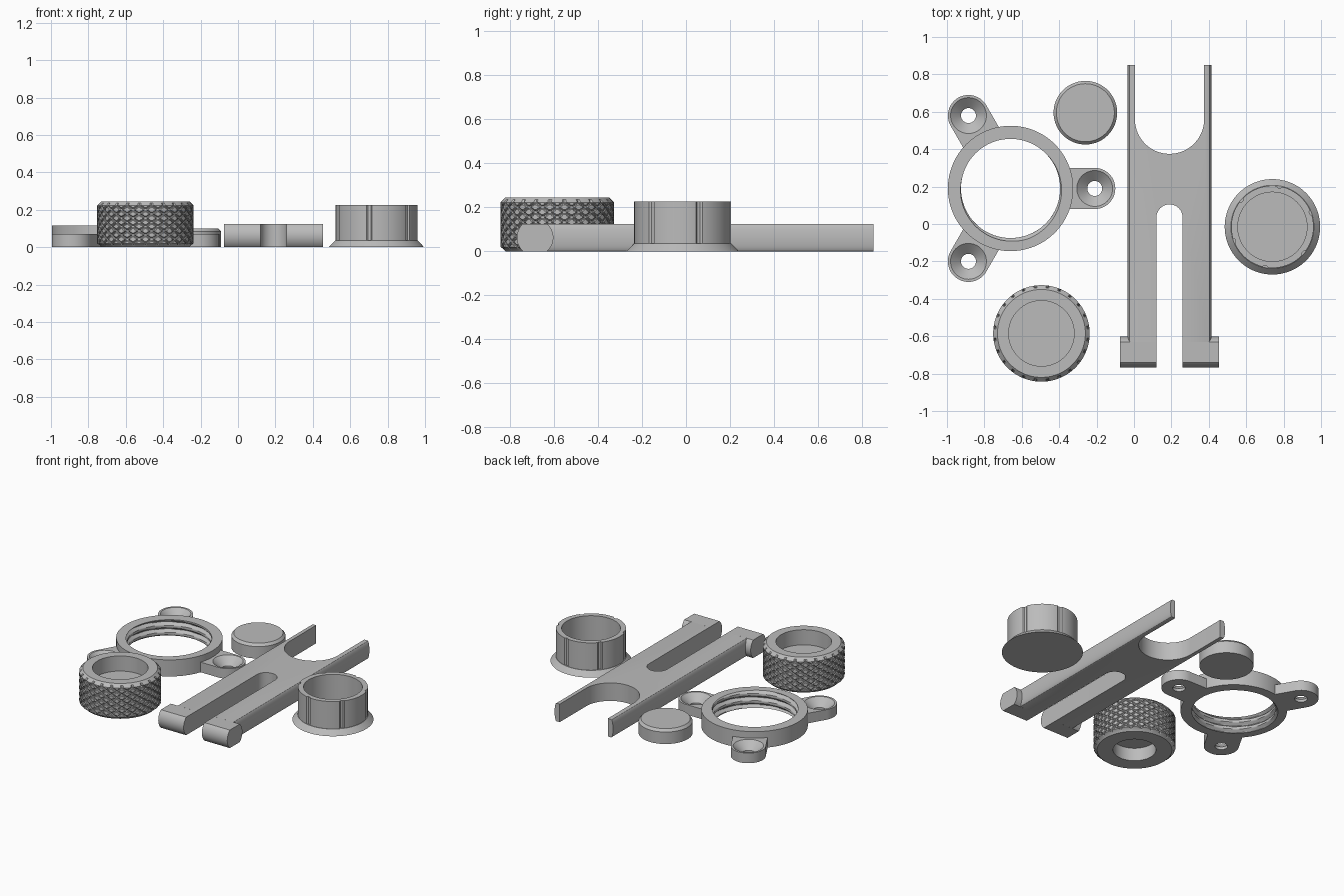
import bpy
import bmesh
from math import pi, tau, cos, sin, radians

if "Cube" in bpy.data.objects:
    bpy.data.objects.remove(bpy.data.objects["Cube"])

grey = bpy.data.materials.new("plain_grey")
grey.use_nodes = True
grey.diffuse_color = (0.5, 0.5, 0.5, 1)
grey.node_tree.nodes["Principled BSDF"].inputs["Base Color"].default_value = (0.5, 0.5, 0.5, 1)


def finish(name, bm):
    """Clean the mesh and make an object of it."""
    bmesh.ops.remove_doubles(bm, verts=bm.verts, dist=1e-5)
    bmesh.ops.recalc_face_normals(bm, faces=bm.faces)
    mesh = bpy.data.meshes.new(name)
    bm.to_mesh(mesh)
    bm.free()
    mesh.materials.append(grey)
    obj = bpy.data.objects.new(name, mesh)
    bpy.context.collection.objects.link(obj)
    return obj


def lathe(name, center, profile, n=96, radius=None):
    """Revolve a closed (r, z) profile; radius(r, z, angle) may sculpt it."""
    bm = bmesh.new()
    rows = []
    for r, z in profile:
        row = []
        for i in range(n):
            a = tau * i / n
            rr = radius(r, z, a) if radius else r
            row.append(bm.verts.new((center[0] + rr * cos(a), center[1] + rr * sin(a), z)))
        rows.append(row)
    for k, low in enumerate(rows):
        k2 = (k + 1) % len(rows)
        high = rows[k2]
        if profile[k][0] == 0 and profile[k2][0] == 0:
            continue
        for i in range(n):
            j = (i + 1) % n
            bm.faces.new((low[i], low[j], high[j], high[i]))
    return finish(name, bm)


def prism(name, points, start, end, place):
    """Extrude a 2D outline; place(a, b, t) turns it into x, y, z."""
    bm = bmesh.new()
    ends = [[bm.verts.new(place(a, b, t)) for a, b in points] for t in (start, end)]
    bm.faces.new(ends[0])
    bm.faces.new(ends[1])
    for i in range(len(points)):
        j = (i + 1) % len(points)
        bm.faces.new((ends[0][i], ends[0][j], ends[1][j], ends[1][i]))
    return finish(name, bm)


def arc(cx, cy, r, a0, a1, n=32):
    angles = [radians(a0 + (a1 - a0) * i / n) for i in range(n + 1)]
    return [(cx + r * cos(a), cy + r * sin(a)) for a in angles]


def cut(obj, cutter):
    """Subtract the cutter, bake the result and drop the cutter."""
    mod = obj.modifiers.new("cut", "BOOLEAN")
    mod.operation, mod.solver, mod.object = "DIFFERENCE", "EXACT", cutter
    bpy.context.view_layer.update()
    baked = bpy.data.meshes.new_from_object(obj.evaluated_get(bpy.context.evaluated_depsgraph_get()))
    obj.modifiers.clear()
    obj.data = baked
    bpy.data.objects.remove(cutter)


def wave(t):
    """Distance to the nearest whole number."""
    return abs(t - round(t))


def flat(a, b, t):
    return (a, b, t)


parts = []

# Threaded ring
RING = (-0.66, 0.19)
RING_TOP = 0.115
STEPS = 32


def thread(r, z, a):
    if r > 0.3:
        return r
    return 0.265 + 0.02 * min(1, max(0, 3 * wave(z / 0.05 - a / tau) - 0.5))


ring_profile = [(0.335, 0), (0.335, RING_TOP)]
ring_profile += [(0.265, RING_TOP * (1 - i / STEPS)) for i in range(STEPS + 1)]
parts.append(lathe("threaded_ring", RING, ring_profile, 96, thread))

# Screw ears with countersunk holes
for k in range(3):
    c, s = cos(k * tau / 3), sin(k * tau / 3)

    def turned(a, b, t):
        return (RING[0] + a * c - b * s, RING[1] + a * s + b * c, t)

    outline = [(0.3, -0.11)] + arc(0.45, 0, 0.11, -90, 90) + [(0.3, 0.11)]
    ear = prism("screw_ear", outline, 0, 0.07, turned)
    hole = [(0, -0.02), (0.04, -0.02), (0.04, 0.02), (0.097, 0.071), (0.097, 0.09), (0, 0.09)]
    cut(ear, lathe("hole_cutter", turned(0.45, 0, 0), hole, 48))
    parts.append(ear)

# Knurled knob with a recess on both ends
KNOB_R, PITCH, STARTS, FINE = 0.258, 0.045, 24, 8


def knurl(r, z, a):
    if r != KNOB_R:
        return r
    u, v = STARTS * a / tau, (z - 0.02) / PITCH
    near = min(wave(u + v), wave(u - v))
    return r - 0.013 * max(0, 1 - near * FINE)


rows = round(0.205 / PITCH * FINE)
knob_profile = [(0, 0.09), (0.135, 0.09), (0.135, 0), (0.235, 0), (0.245, 0.012)]
knob_profile += [(KNOB_R, 0.02 + PITCH * i / FINE) for i in range(rows + 1)]
knob_profile += [(0.245, 0.235), (0.235, 0.245), (0.175, 0.245), (0.175, 0.14), (0, 0.14)]
parts.append(lathe("knurled_knob", (-0.495, -0.585), knob_profile, STARTS * FINE, knurl))

# Small chamfered disc
parts.append(lathe("small_disc", (-0.26, 0.595),
                   [(0, 0), (0.17, 0), (0.17, 0.083), (0.155, 0.1), (0, 0.1)]))

# Flanged cup with vertical grooves
CUP_R = 0.22


def grooves(r, z, a):
    if r == CUP_R and wave((a + radians(100)) / (tau / 6)) * 60 < 2.5:
        return r - 0.009
    return r


parts.append(lathe("flanged_cup", (0.74, -0.015),
                   [(0, 0), (0.255, 0), (0.222, 0.035), (CUP_R, 0.035), (CUP_R, 0.225),
                    (0.185, 0.225), (0.185, 0.05), (0, 0.05)], 180, grooves))

# Forked arm with bulging sides
MID, THICK = 0.19, 0.125
bulge = [(0.21 + 0.0145 * cos(radians(t)), THICK / 2 * (1 + sin(radians(t)))) for t in range(-90, 91, 15)]
section = [(MID + w, z) for w, z in bulge] + [(MID - w, z) for w, z in reversed(bulge)]
arm = prism("forked_arm", section, -0.63, 0.85, lambda a, b, t: (a, t, b))
fork = [(MID - 0.185, 1)] + arc(MID, 0.56, 0.185, 180, 360, 48) + [(MID + 0.185, 1)]
slot = [(MID + 0.07, -1)] + arc(MID, 0.035, 0.07, 0, 180) + [(MID - 0.07, -1)]
for shape in (fork, slot):
    cut(arm, prism("arm_cutter", shape, -0.1, 0.3, flat))
parts.append(arm)

# Rounded pivot pins at the arm's foot
pin = arc(-0.685, THICK / 2, 0.083, -48.8, 48.8, 16) + arc(-0.685, THICK / 2, 0.083, 131.2, 228.8, 16)
for name, side in (("left_pivot_pin", 1), ("right_pivot_pin", -1)):
    parts.append(prism(name, pin, MID + side * 0.07, MID + side * 0.265, lambda a, b, t: (t, a, b)))

# Smooth the round walls, keep the edges sharp
bpy.ops.object.select_all(action="DESELECT")
for obj in parts:
    obj.select_set(True)
bpy.context.view_layer.objects.active = parts[0]
bpy.ops.object.shade_smooth_by_angle(angle=radians(30))
